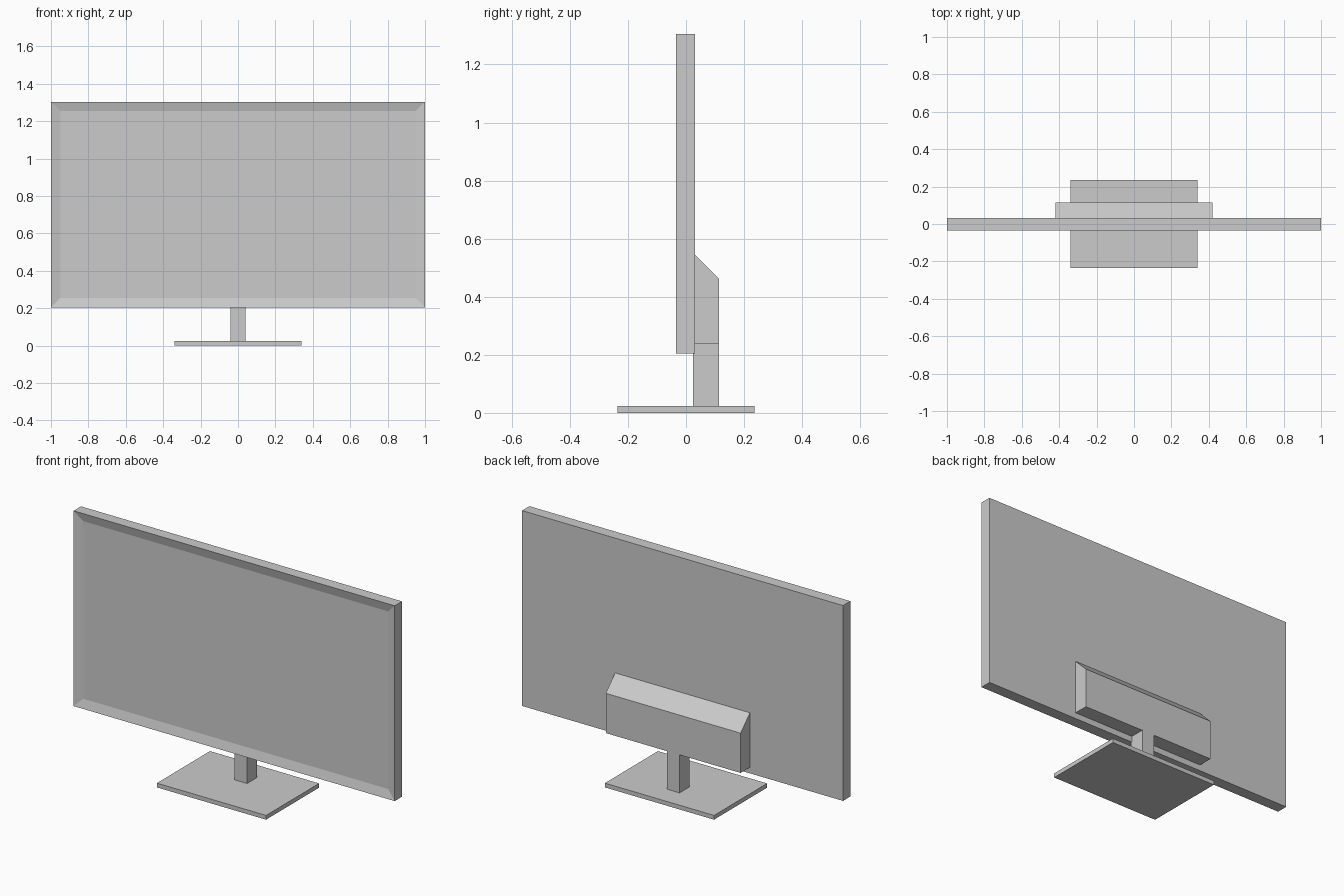
import bpy
import bmesh
from mathutils import Vector

cube = bpy.data.objects.get("Cube")
if cube:
    bpy.data.objects.remove(cube, do_unlink=True)

# Single grey plastic
grey = bpy.data.materials.new("grey_plastic")
grey.use_nodes = True
colour = (0.6, 0.6, 0.6, 1.0)
grey.diffuse_color = colour
grey.node_tree.nodes["Principled BSDF"].inputs["Base Color"].default_value = colour


def finish(name, bm):
    """Turn a bmesh into a flat-shaded grey object."""
    bmesh.ops.recalc_face_normals(bm, faces=bm.faces)
    mesh = bpy.data.meshes.new(name)
    bm.to_mesh(mesh)
    bm.free()
    mesh.materials.append(grey)
    obj = bpy.data.objects.new(name, mesh)
    bpy.context.collection.objects.link(obj)
    return obj


def extrude_profile(half_width, profile):
    """Sweep a (y, z) outline across x, symmetric about the centre."""
    bm = bmesh.new()
    face = bm.faces.new([bm.verts.new((-half_width, y, z)) for y, z in profile])
    swept = bmesh.ops.extrude_face_region(bm, geom=[face])["geom"]
    verts = [v for v in swept if isinstance(v, bmesh.types.BMVert)]
    bmesh.ops.translate(bm, verts=verts, vec=(2 * half_width, 0, 0))
    return bm


def box(half_width, y0, y1, z0, z1):
    return extrude_profile(half_width, [(y0, z0), (y1, z0), (y1, z1), (y0, z1)])


# Display panel: the front face is inset for the bezel and pushed back
panel = box(1.0, -0.034, 0.031, 0.204, 1.304)
panel.normal_update()
bmesh.ops.recalc_face_normals(panel, faces=panel.faces)
front = min(panel.faces, key=lambda f: f.calc_center_median().y)
bmesh.ops.inset_region(panel, faces=[front], thickness=0.05, use_even_offset=True)
bmesh.ops.translate(panel, verts=front.verts, vec=Vector((0, 0.013, 0)))
finish("display_panel", panel)

# Rear housing with a sloped top
finish("rear_housing", extrude_profile(
    0.42, [(0.031, 0.238), (0.114, 0.238), (0.114, 0.462), (0.031, 0.545)]))

# Stand
finish("stand_neck", box(0.04, 0.024, 0.114, 0.024, 0.238))
finish("stand_base", box(0.34, -0.236, 0.236, 0.0, 0.024))
